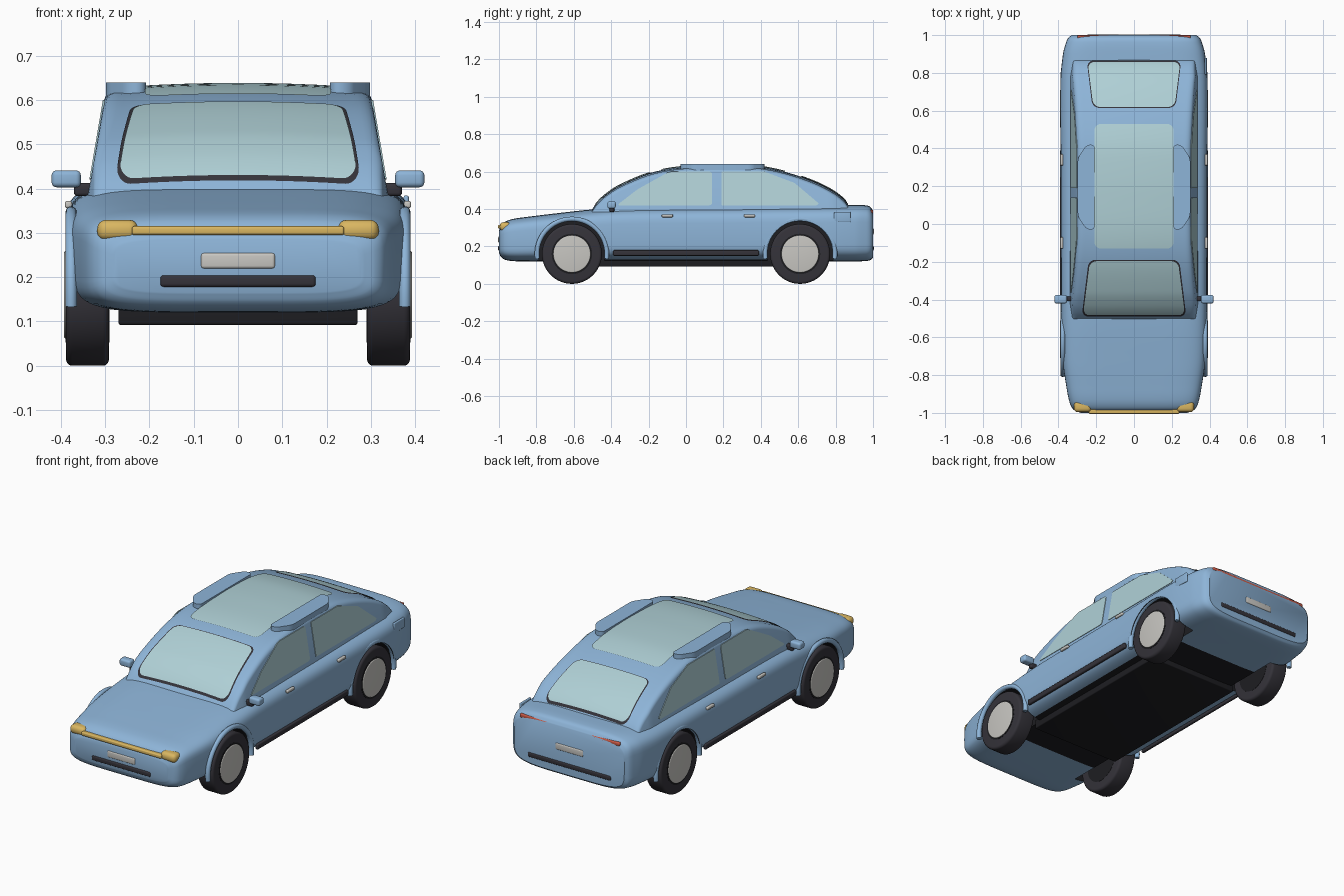
import bpy, bmesh, math
from mathutils import Matrix, Vector

if "Cube" in bpy.data.objects:
    bpy.data.objects.remove(bpy.data.objects["Cube"])


def material(name, r, g, b):
    m = bpy.data.materials.new(name)
    m.diffuse_color = (r, g, b, 1)
    m.use_nodes = True
    m.node_tree.nodes["Principled BSDF"].inputs["Base Color"].default_value = m.diffuse_color
    return m


BLUE = material("body blue", 0.27, 0.46, 0.69)
GLASS = material("pale glass", 0.43, 0.63, 0.67)
DARK = material("dark rubber", 0.035, 0.033, 0.042)
BLACK = material("underbody black", 0.013, 0.013, 0.016)
SILVER = material("silver", 0.58, 0.57, 0.54)
AMBER = material("headlamp yellow", 0.70, 0.47, 0.12)
RED = material("tail red", 0.58, 0.10, 0.06)


def finish(name, bm, *mats, angle=35):
    bmesh.ops.recalc_face_normals(bm, faces=bm.faces)
    me = bpy.data.meshes.new(name)
    bm.to_mesh(me)
    bm.free()
    ob = bpy.data.objects.new(name, me)
    bpy.context.collection.objects.link(ob)
    for m in mats:
        me.materials.append(m)
    smooth(ob, angle)
    return ob


def smooth(ob, angle=35):
    bpy.ops.object.select_all(action='DESELECT')
    ob.select_set(True)
    bpy.context.view_layer.objects.active = ob
    bpy.ops.object.shade_smooth_by_angle(angle=math.radians(angle))


def box(name, loc, size, mat, r=0.005):
    bm = bmesh.new()
    bmesh.ops.create_cube(bm, size=1, matrix=Matrix.Translation(loc) @ Matrix.Diagonal((*size, 1)))
    bmesh.ops.bevel(bm, geom=bm.edges[:], offset=r, segments=4, profile=0.5, affect='EDGES')
    return finish(name, bm, mat)


def disc(name, loc, radius, depth, mat, r=0.0):
    bm = bmesh.new()
    bmesh.ops.create_cone(bm, cap_ends=True, segments=64, radius1=radius, radius2=radius, depth=depth,
                          matrix=Matrix.Translation(loc) @ Matrix.Rotation(math.pi / 2, 4, 'Y'))
    if r:
        rims = [e for e in bm.edges if any(len(f.verts) > 4 for f in e.link_faces)]
        bmesh.ops.bevel(bm, geom=rims, offset=r, segments=4, profile=0.5, affect='EDGES')
    return finish(name, bm, mat)


def spline(table, y):
    """Smooth interpolation of rows (y, a, b, ...) at y."""
    n = len(table)
    i = next((k for k in range(n - 1) if y <= table[k + 1][0]), n - 2)
    a, b = table[i], table[i + 1]
    p, q = table[max(i - 1, 0)], table[min(i + 2, n - 1)]
    h = b[0] - a[0]
    t = min(max((y - a[0]) / h, 0), 1)
    out = []
    for k in range(1, len(a)):
        m0 = (b[k] - p[k]) / (b[0] - p[0]) * h
        m1 = (q[k] - a[k]) / (q[0] - a[0]) * h
        out.append((2*t**3 - 3*t*t + 1)*a[k] + (t**3 - 2*t*t + t)*m0 + (3*t*t - 2*t**3)*b[k] + (t**3 - t*t)*m1)
    return out


def loft(rings):
    bm = bmesh.new()
    rows = [[bm.verts.new(p) for p in ring] for ring in rings]
    n = len(rows[0])
    for a, b in zip(rows, rows[1:]):
        for j in range(n):
            bm.faces.new((a[j], a[(j + 1) % n], b[(j + 1) % n], b[j]))
    bm.faces.new(rows[0])
    bm.faces.new(rows[-1])
    return bm


def stations(table, k):
    ys = [a[0] + (b[0] - a[0]) * i / k for a, b in zip(table, table[1:]) for i in range(k)]
    return ys + [table[-1][0]]


# Lower body: rounded sections (y, bottom, top, half width)
BODY = [(-1, .165, .285, .28), (-.99, .145, .308, .31), (-.97, .13, .33, .33), (-.93, .122, .346, .345),
        (-.85, .12, .358, .36), (-.72, .12, .374, .378), (-.5, .12, .398, .385), (-.3, .12, .41, .386),
        (.3, .12, .415, .388), (.75, .12, .42, .39), (.9, .12, .422, .376), (.96, .122, .42, .36),
        (.985, .127, .412, .348), (1, .14, .392, .33)]
rings = []
for y in stations(BODY, 5):
    zb, zt, w = spline(BODY, y)
    ring = []
    for i in range(64):
        c, s = math.cos(i * math.pi / 32), math.sin(i * math.pi / 32)
        ring.append((math.copysign(abs(c) ** .4, c) * w, y,
                     (zb + zt) / 2 + math.copysign(abs(s) ** .4, s) * (zt - zb) / 2))
    rings.append(ring)
bm = loft(rings)
bm.normal_update()
body = finish("body", bm, BLUE, BLACK)
for f in body.data.polygons:
    if abs(f.center.y) < .62 and f.center.z < .13:
        f.material_index = 1

# Wheel wells cut out of the body
WHEELS = [(s, y) for s in (-1, 1) for y in (-.61, .61)]
for s, y in WHEELS:
    cutter = disc("arch_cutter", (s * .39, y, .16), .178, .26, BLUE)
    cutter.data.materials.append(BLACK)
    for f in cutter.data.polygons:
        f.material_index = 1
    cutter.hide_render = True
    mod = body.modifiers.new("arch", 'BOOLEAN')
    mod.operation, mod.solver, mod.object = 'DIFFERENCE', 'EXACT', cutter
    bpy.context.view_layer.objects.active = body
    bpy.ops.object.modifier_apply(modifier=mod.name)
    bpy.data.objects.remove(cutter)
smooth(body)

# Wheels and arch lips
for s, y in WHEELS:
    disc("tyre", (s * .34, y, .16), .16, .097, DARK, .014)
    disc("rim_groove", (s * .34, y, .16), .108, .099, BLACK)
    disc("hubcap", (s * .35, y, .16), .1, .086, SILVER, .006)
    cu = bpy.data.curves.new("arch_lip", 'CURVE')
    cu.dimensions = '3D'
    cu.bevel_depth, cu.bevel_resolution, cu.use_fill_caps = .013, 3, True
    sp = cu.splines.new('POLY')
    sp.points.add(32)
    for i, p in enumerate(sp.points):
        a = math.radians(-8 + 196 * i / 32)
        p.co = (s * .377, y + .187 * math.cos(a), .16 + .187 * math.sin(a), 1)
    cu.materials.append(BLUE)
    bpy.context.collection.objects.link(bpy.data.objects.new("arch_lip", cu))

# Cabin: roof line (y, z) over sides that lean inwards
ROOF = [(-.52, .37), (-.5, .402), (-.47, .44), (-.43, .477), (-.36, .523), (-.2, .59), (-.05, .621), (.15, .632),
        (.3, .631), (.42, .622), (.55, .593), (.68, .549), (.78, .5), (.85, .446), (.89, .385)]


def side_x(z):
    return .338 - .17 * (z - .39)


def roof_z(x, y):
    return spline(ROOF, y)[0] - .012 * (x / .3) ** 2


rings = []
for y in stations(ROOF, 4):
    top = spline(ROOF, y)[0]
    f = 1 - .5 * max(0, -.42 - y, y - .78)
    r = min(.032, (top - .34) * .4)
    xe = side_x(top) * f - 1.3 * r
    p0, p2 = Vector((side_x(top - r) * f, top - r)), Vector((xe, roof_z(xe, y)))
    p1 = Vector((side_x(top) * f, top - .008))
    half = [(side_x(.34) * f, .34)]
    for i in range(7):
        t = i / 6
        half.append(tuple(p0 * (1 - t) ** 2 + p1 * 2 * t * (1 - t) + p2 * t * t))
    half += [(xe * k / 5, roof_z(xe * k / 5, y)) for k in (4, 3, 2, 1)]
    full = half + [(0, top)] + [(-x, z) for x, z in reversed(half)]
    rings.append([(x, y, z) for x, z in full])
finish("cabin", loft(rings), BLUE)


# Curved glass sheets that follow the roof line
def sheet(name, y0, y1, w0, w1, mat, lift, r=.035):
    bm = bmesh.new()
    rows = []
    for i in range(33):
        v = (1 - math.cos(math.pi * i / 32)) / 2
        y = y0 + (y1 - y0) * v
        d = max(0, 1 - min(y - y0, y1 - y) / r)
        w = w0 + (w1 - w0) * v - r * (1 - math.sqrt(max(0, 1 - d * d)))
        rows.append([bm.verts.new((w * k / 6, y, roof_z(w * k / 6, y) + lift)) for k in range(-6, 7)])
    for a, b in zip(rows, rows[1:]):
        for j in range(12):
            bm.faces.new((a[j], a[j + 1], b[j + 1], b[j]))
    return finish(name, bm, mat)


sheet("windscreen_seal", -.49, -.19, .277, .24, DARK, .003)
sheet("windscreen", -.483, -.197, .27, .233, GLASS, .006)
sheet("rear_window_seal", .615, .865, .22, .25, DARK, .003)
sheet("rear_window", .62, .858, .215, .245, GLASS, .006)
sheet("sunroof", -.13, .53, .21, .21, GLASS, .006)


def rounded_plate(name, pts, mat, r, depth):
    bm = bmesh.new()
    f = bm.faces.new([bm.verts.new(p) for p in pts])
    bmesh.ops.bevel(bm, geom=bm.verts[:], offset=r, segments=6, profile=0.5, affect='VERTICES')
    ext = bmesh.ops.extrude_face_region(bm, geom=bm.faces[:])
    bmesh.ops.translate(bm, vec=depth, verts=[v for v in ext['geom'] if isinstance(v, bmesh.types.BMVert)])
    return finish(name, bm, mat)


FRONT_WINDOW = [(-.37, .42), (-.26, .505), (-.09, .6), (.14, .6), (.14, .42)]
REAR_WINDOW = [(.19, .42), (.19, .6), (.42, .6), (.58, .54), (.71, .43), (.70, .42)]
for s in (-1, 1):
    # Side glass, roof pads, mirrors, handles, sills and fuel flap
    for name, pts, r in (("front_side_window", FRONT_WINDOW, .015), ("rear_side_window", REAR_WINDOW, .004)):
        rounded_plate(name, [(s * (side_x(z) - .002), y, z) for y, z in pts], GLASS, r, (s * .005, 0, 0))
    rounded_plate("roof_pad", [(s * x, y, .607) for x, y in ((.208, -.03), (.25, -.03), (.298, .04), (.298, .35),
                                                           (.25, .42), (.208, .42))], BLUE, .02, (0, 0, .033))
    box("mirror", (s * .388, -.398, .422), (.066, .045, .038), BLUE, .011)
    box("mirror_stem", (s * .348, -.396, .398), (.045, .025, .03), DARK, .008)
    for y in (-.1, .34):
        box("door_handle", (s * .383, y, .364), (.016, .06, .016), SILVER, .005)
    box("sill_trim", (s * .384, 0, .165), (.018, .78, .03), DARK, .007)
    box("headlamp", (s * .272, -.966, .306), (.092, .06, .047), AMBER, .02)
fuel = box("fuel_flap", (.38, .835, .357), (.012, .09, .055), BLUE, .005)

# Nose, tail and floor details
box("headlamp_bar", (0, -.99, .305), (.48, .03, .02), AMBER, .006)
box("tail_lamp_bar", (0, .99, .386), (.6, .02, .02), RED, .006)
box("front_grille", (0, -.995, .191), (.352, .02, .027), DARK, .008)
box("rear_grille", (0, .994, .19), (.5, .02, .027), DARK, .008)
for name, y in (("front_plate", -.995), ("rear_plate", .995)):
    box(name, (0, y, .237 if y < 0 else .28), (.168, .018, .036), SILVER, .007)
box("floor_pan", (0, 0, .117), (.54, .95, .05), BLACK, .005)
